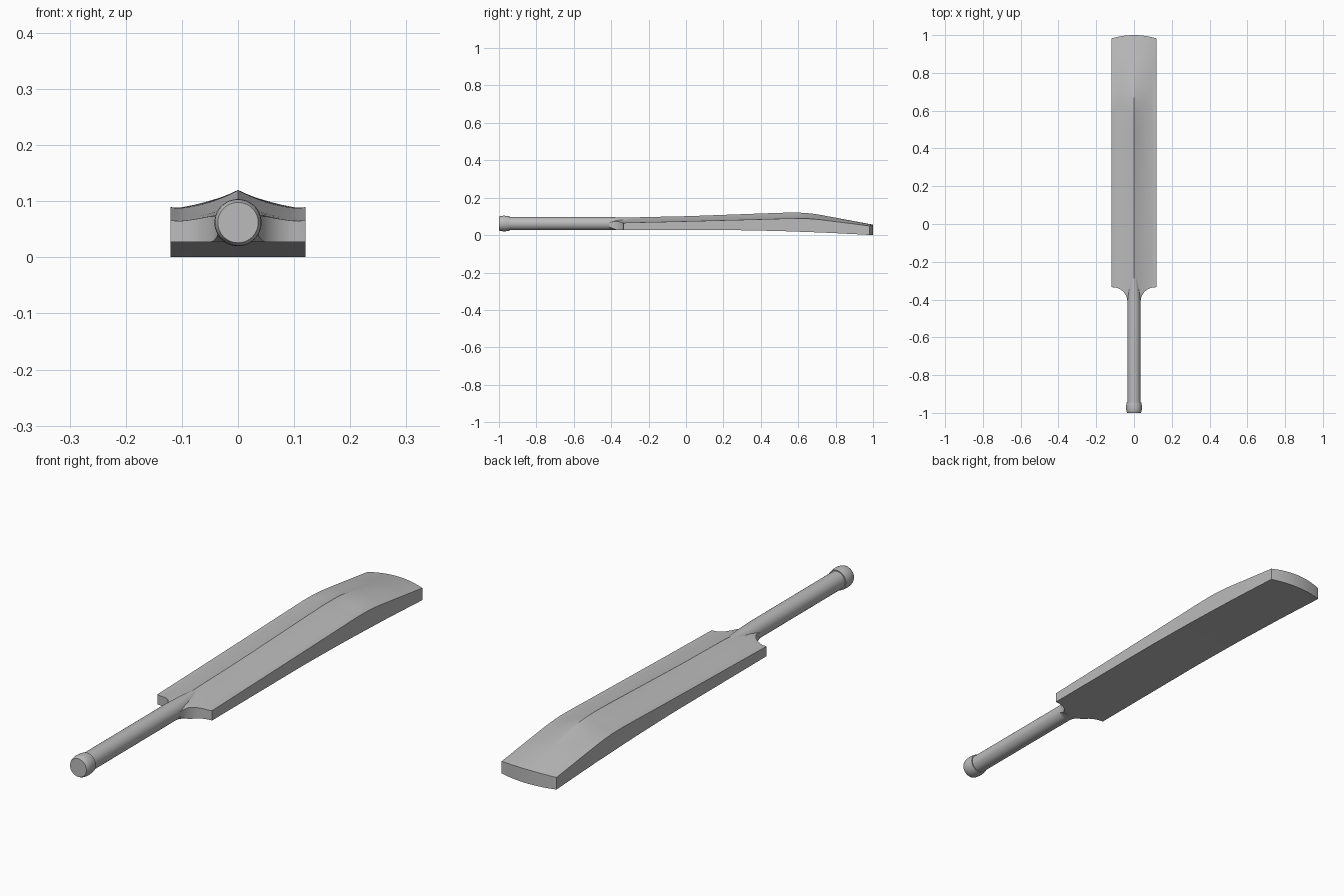
import bpy, bmesh, math

if "Cube" in bpy.data.objects:
    bpy.data.objects.remove(bpy.data.objects["Cube"])

mat = bpy.data.materials.new("plain grey")
mat.diffuse_color = (0.5, 0.5, 0.5, 1)
mat.use_nodes = True
mat.node_tree.nodes["Principled BSDF"].inputs["Base Color"].default_value = mat.diffuse_color


def lerp(table, y):
    """Piecewise linear lookup in a list of (y, value)."""
    if y <= table[0][0]:
        return table[0][1]
    for (a, va), (b, vb) in zip(table, table[1:]):
        if y <= b:
            return va + (vb - va) * (y - a) / (b - a)
    return table[-1][1]


def soft(table, y, r=0.05):
    """Lookup with softened corners."""
    return sum(lerp(table, y + r * k / 3) for k in range(-3, 4)) / 7


def finish(bm, name, angle):
    bmesh.ops.recalc_face_normals(bm, faces=bm.faces)
    me = bpy.data.meshes.new(name)
    bm.to_mesh(me)
    bm.free()
    ob = bpy.data.objects.new(name, me)
    bpy.context.collection.objects.link(ob)
    me.materials.append(mat)
    bpy.ops.object.select_all(action='DESELECT')
    ob.select_set(True)
    bpy.context.view_layer.objects.active = ob
    bpy.ops.object.shade_smooth_by_angle(angle=math.radians(angle))
    return ob


def lathe(name, profile, sides=48):
    """Turned part along y; profile is (y, radius, centre z)."""
    bm = bmesh.new()
    rings = []
    for y, r, cz in profile:
        rings.append([bm.verts.new((r * math.cos(a), y, cz + r * math.sin(a)))
                      for a in (2 * math.pi * i / sides for i in range(sides))])
    for p, q in zip(rings, rings[1:]):
        for i in range(sides):
            j = (i + 1) % sides
            bm.faces.new((p[i], p[j], q[j], q[i]))
    bm.faces.new(rings[0])
    bm.faces.new(rings[-1])
    return finish(bm, name, 35)


# Handle, tapering into the back of the blade
CZ = 0.062
lathe("handle", [(-0.96, 0.035, CZ), (-0.42, 0.035, CZ), (-0.36, 0.033, CZ),
                 (-0.30, 0.022, 0.0715), (-0.22, 0.004, 0.089)])

# Rounded grip end
lathe("grip_end", [(-1.0, 0.036, CZ), (-0.994, 0.039, CZ), (-0.985, 0.041, CZ),
                   (-0.972, 0.042, CZ), (-0.958, 0.041, CZ),
                   (-0.945, 0.039, CZ), (-0.945, 0.034, CZ)])

# Blade
HALF = 0.12
RIDGE = [(-0.42, 0.085), (-0.36, 0.09), (-0.25, 0.096), (0.0, 0.101),
         (0.3, 0.112), (0.55, 0.121), (0.66, 0.119), (1.06, 0.045)]
EDGE = [(-0.42, 0.062), (-0.33, 0.064), (0.0, 0.072), (0.35, 0.081),
        (0.6, 0.088), (0.68, 0.086), (1.06, 0.042)]
FACE = [(-0.42, 0.027), (0.25, 0.027), (0.5, 0.022), (0.75, 0.013), (1.0, 0.001),
        (1.06, -0.002)]


def top_z(x, y):
    t = min(1, abs(x) / HALF)
    cusp = (1 - t) ** 1.8 + 0.07 * max(0, t - 0.85) / 0.15
    dome = 1 - t * t
    k = min(1, max(0, (y - 0.6) / 0.25))
    e = soft(EDGE, y)
    return e + (soft(RIDGE, y) - e) * (cusp * (1 - k) + dome * k)


# stations: concave shoulders, then the straight blade
stations = []
for i in range(13):
    a = math.pi / 2 * i / 12
    stations.append((-0.412 + 0.077 * math.sin(a), 0.112 - 0.077 * math.cos(a)))
stations.append((-0.333, HALF))
stations += [(-0.333 + 1.333 * i / 56, HALF) for i in range(1, 57)]

N = 16
cols = [math.copysign(abs(i / N) ** 1.3, i) for i in range(-N, N + 1)]
bm = bmesh.new()
tops, bots = [], []
for y, w in stations:
    up, dn = [], []
    bow = max(0, (y - 0.7) / 0.3) ** 2 * 0.018   # curved toe
    neck = max(0, (-0.37 - y) / 0.042)           # face rounds into the handle
    for c in cols:
        x = c * w
        yy = y - bow * c * c
        up.append(bm.verts.new((x, yy, top_z(x, y) - 0.008 * neck)))
        dn.append(bm.verts.new((x, yy, max(0, soft(FACE, y)) + 0.018 * neck * c * c)))
    tops.append(up)
    bots.append(dn)


def skin(a, b):
    for i in range(len(a) - 1):
        bm.faces.new((a[i], a[i + 1], b[i + 1], b[i]))


for s in range(len(stations) - 1):
    skin(tops[s], tops[s + 1])
    skin(bots[s], bots[s + 1])
for k in (0, -1):
    skin(tops[k], bots[k])                                  # shoulder and toe ends
    skin([r[k] for r in tops], [r[k] for r in bots])        # side edges
finish(bm, "blade", 28)
